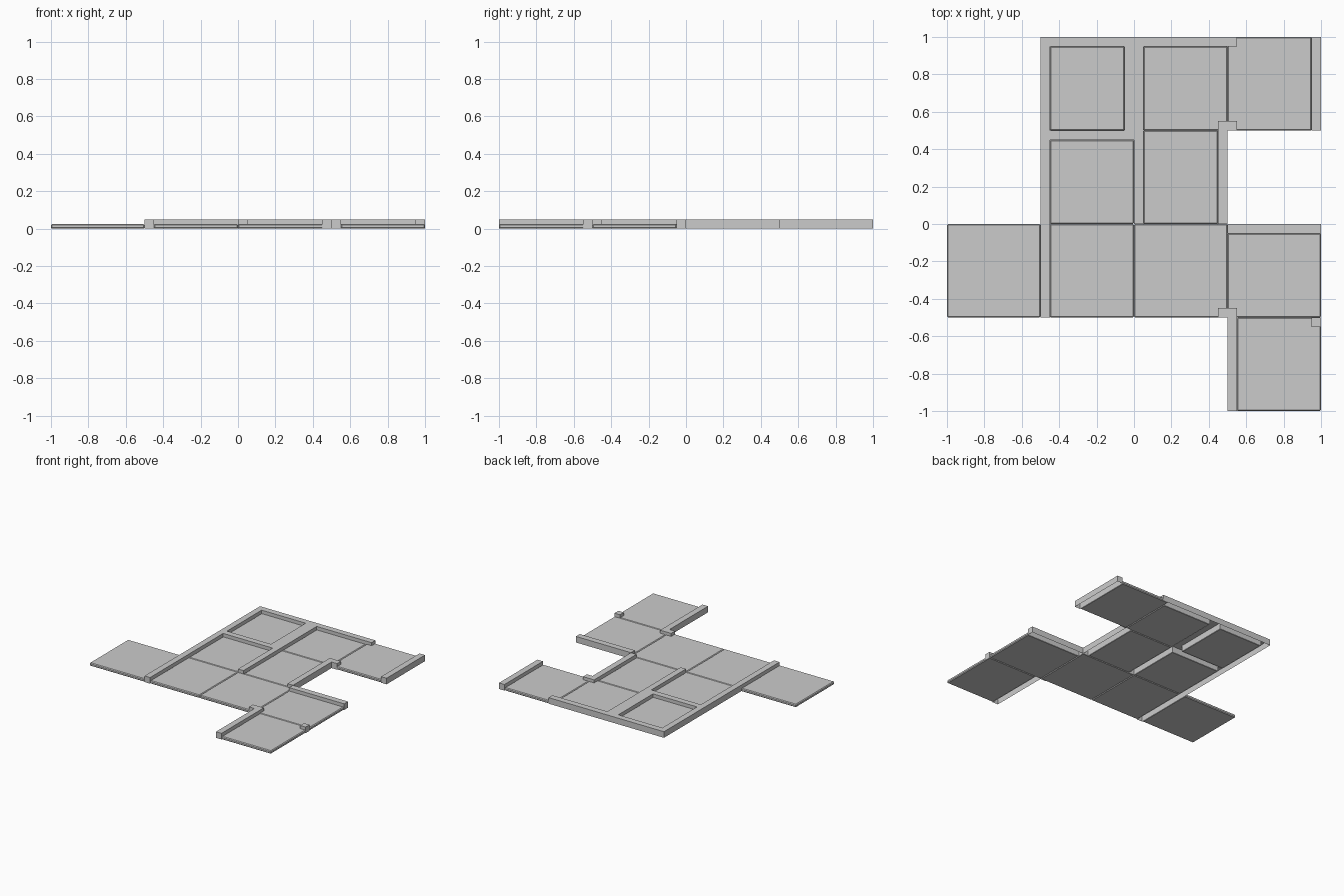
import bpy, bmesh

if "Cube" in bpy.data.objects:
    bpy.data.objects.remove(bpy.data.objects["Cube"])

U = 0.05          # wall thickness, used as the plan unit
WALL_H = 0.05
FLOOR_H = 0.025


def finish(bm, name):
    me = bpy.data.meshes.new(name)
    bm.to_mesh(me)
    bm.free()
    ob = bpy.data.objects.new(name, me)
    bpy.context.scene.collection.objects.link(ob)
    return ob


# floor slabs: x0, x1, y0, y1 in plan units
floors = [
    (-9, -1, 10, 19), (1, 10, 10, 19), (10, 19, 10, 20),
    (-9, 0, 0, 9), (1, 9, 0, 10),
    (-20, -10, -10, 0), (-9, 0, -10, 0), (0, 10, -10, 0), (10, 20, -10, -1),
    (11, 20, -20, -10),
]
for i, (x0, x1, y0, y1) in enumerate(floors):
    bm = bmesh.new()
    bmesh.ops.create_cube(bm, size=1)
    for v in bm.verts:
        v.co.x = (x1 if v.co.x > 0 else x0) * U
        v.co.y = (y1 if v.co.y > 0 else y0) * U
        v.co.z = FLOOR_H if v.co.z > 0 else 0
    # small chamfer makes the grooves between slabs
    bmesh.ops.bevel(bm, geom=bm.edges[:], offset=0.006, segments=1,
                    affect='EDGES', profile=0.5)
    finish(bm, f"floor_slab_{i + 1}")

# wall runs and corner posts, merged on the plan grid
walls = [
    (-10, -9, -10, 20), (-10, 11, 19, 20),             # left and back walls
    (-1, 1, 10, 20), (0, 1, 0, 10), (-10, 0, 9, 10),   # inner walls
    (9, 10, 0, 10), (19, 20, 10, 20),                  # right walls
    (10, 20, -1, 0), (10, 11, -20, -10),               # front right walls
    (9, 11, 10, 11), (9, 11, -10, -9), (19, 20, -11, -10),  # corner posts
]
cells = {(x, y) for a, b, c, d in walls for x in range(a, b) for y in range(c, d)}
bm = bmesh.new()


def quad(*pts):
    bm.faces.new([bm.verts.new((x * U, y * U, z)) for x, y, z in pts])


H = WALL_H
for x, y in sorted(cells):
    c = [(x, y), (x + 1, y), (x + 1, y + 1), (x, y + 1)]
    quad(*[(px, py, H) for px, py in c])
    # open side faces, no underside
    for k, (dx, dy) in enumerate([(0, -1), (1, 0), (0, 1), (-1, 0)]):
        if (x + dx, y + dy) not in cells:
            p, q = c[k], c[(k + 1) % 4]
            quad((*p, 0), (*q, 0), (*q, H), (*p, H))
bmesh.ops.remove_doubles(bm, verts=bm.verts[:], dist=1e-5)
bmesh.ops.dissolve_limit(bm, angle_limit=0.02, verts=bm.verts[:], edges=bm.edges[:])
finish(bm, "walls")
